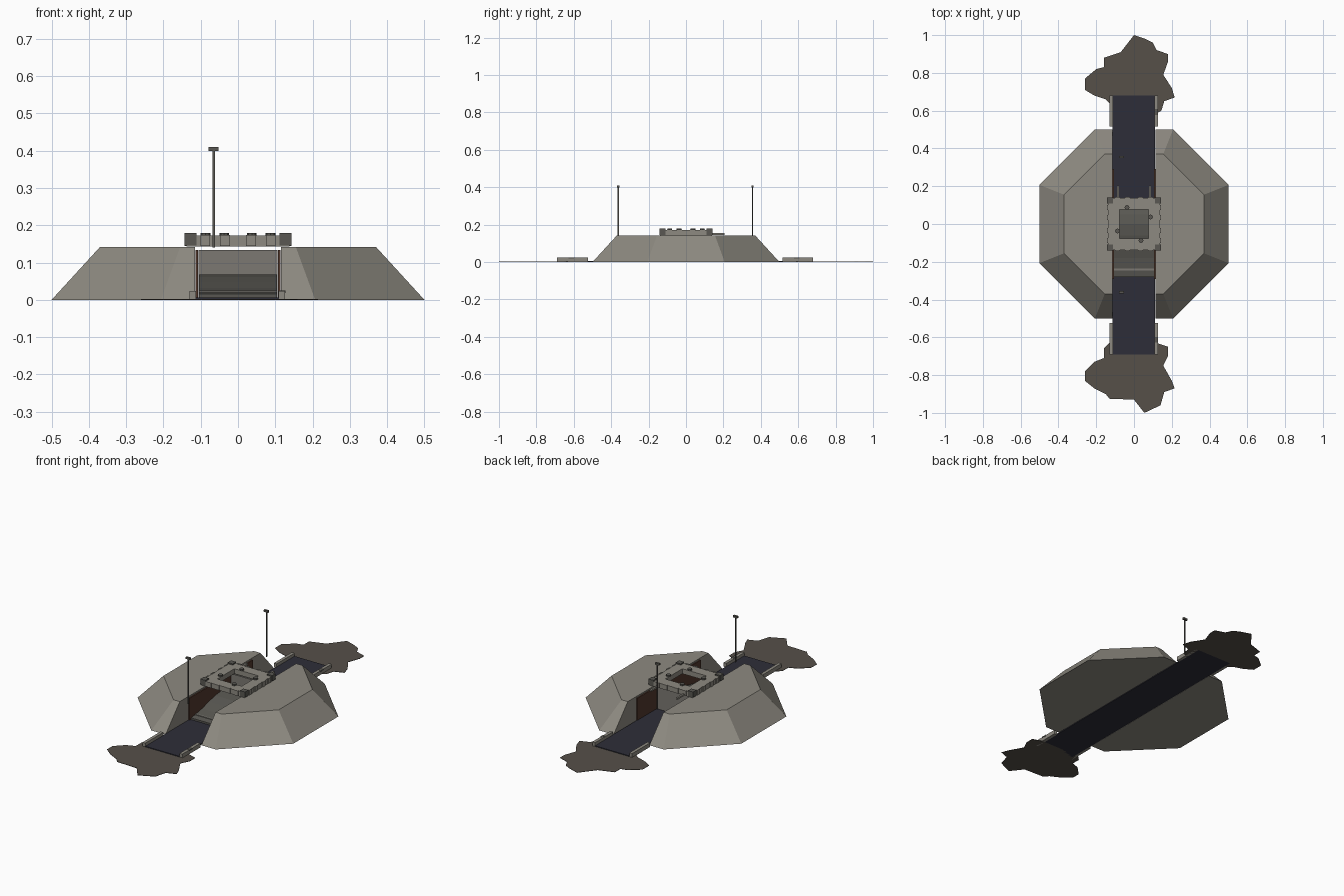
import bpy, bmesh, math
from mathutils import Vector

if "Cube" in bpy.data.objects:
    bpy.data.objects.remove(bpy.data.objects["Cube"])


def material(name, rgb):
    m = bpy.data.materials.new(name)
    m.diffuse_color = (*rgb, 1)
    m.use_nodes = True
    m.node_tree.nodes["Principled BSDF"].inputs["Base Color"].default_value = m.diffuse_color
    return m


CONCRETE = material("warm grey concrete", (0.27, 0.255, 0.22))
DARK = material("dark grey metal", (0.10, 0.097, 0.085))
ROAD = material("dark blue road", (0.027, 0.027, 0.04))
DIRT = material("brown dirt", (0.092, 0.08, 0.066))
RUST = material("rust brown", (0.085, 0.04, 0.026))
STEEL = material("grey steel", (0.2, 0.19, 0.17))


def finish(name, bm, mat):
    bmesh.ops.recalc_face_normals(bm, faces=bm.faces)
    me = bpy.data.meshes.new(name)
    bm.to_mesh(me)
    bm.free()
    me.materials.append(mat)
    ob = bpy.data.objects.new(name, me)
    bpy.context.collection.objects.link(ob)
    return ob


def box(name, x0, x1, y0, y1, z0, z1, mat):
    bm = bmesh.new()
    bmesh.ops.create_cube(bm, size=1)
    for v in bm.verts:
        v.co = ((x0 + x1) / 2 + v.co.x * (x1 - x0),
                (y0 + y1) / 2 + v.co.y * (y1 - y0),
                (z0 + z1) / 2 + v.co.z * (z1 - z0))
    return finish(name, bm, mat)


def prism(name, pts, offset, mat):
    """Extrude a closed outline along an offset."""
    bm = bmesh.new()
    f = bm.faces.new([bm.verts.new(p) for p in pts])
    r = bmesh.ops.extrude_face_region(bm, geom=[f])
    for v in r["geom"]:
        if isinstance(v, bmesh.types.BMVert):
            v.co += Vector(offset)
    return finish(name, bm, mat)


# octagonal mound, sliced by the trench: one half, mirrored
def octagon(a, b, z):
    return [(b, -a, z), (a, -b, z), (a, b, z), (b, a, z),
            (-b, a, z), (-a, b, z), (-a, -b, z), (-b, -a, z)]


for side, label in ((1, "right"), (-1, "left")):
    bm = bmesh.new()
    low = [bm.verts.new(p) for p in octagon(0.5, 0.207, 0)]
    top = [bm.verts.new(p) for p in octagon(0.37, 0.155, 0.142)]
    bm.faces.new(low)
    bm.faces.new(top)
    for i in range(8):
        j = (i + 1) % 8
        bm.faces.new((low[i], low[j], top[j], top[i]))
    r = bmesh.ops.bisect_plane(bm, geom=bm.verts[:] + bm.edges[:] + bm.faces[:],
                               plane_co=(0.115 * side, 0, 0), plane_no=(side, 0, 0),
                               clear_inner=True)
    cut = [e for e in r["geom_cut"] if isinstance(e, bmesh.types.BMEdge)]
    bmesh.ops.contextual_create(bm, geom=cut)
    finish("mound_" + label, bm, CONCRETE)
    # rusty trench lining
    xs = sorted((0.107 * side, 0.1145 * side))
    box("trench_panel_" + label, *xs, -0.29, 0.29, 0.004, 0.134, RUST)
    # rods behind the deck
    box("deck_rod_" + label, 0.085 * side - 0.005, 0.085 * side + 0.005,
        0.13, 0.205, 0.145, 0.155, CONCRETE)

# road through the trench
box("road", -0.114, 0.11, -0.69, 0.68, -0.0, 0.006, ROAD)

# kerbs at the road ends
for y0, y1, label in ((-0.69, -0.525, "front"), (0.515, 0.68, "back")):
    box("kerb_left_" + label, -0.13, -0.112, y0, y1, 0, 0.024, CONCRETE)
    box("kerb_right_" + label, 0.108, 0.126, y0, y1, 0, 0.024, CONCRETE)
    ym = (y0 + y1) / 2
    box("kerb_cap_" + label, 0.112, 0.128, ym - 0.02, ym + 0.01, 0.018, 0.025, DARK)

# ragged dirt patches
back = [(0, 1), (.06, .98), (.10, .96), (.12, .92), (.18, .90), (.18, .86), (.155, .79),
        (.2, .72), (.215, .67), (.16, .65), (.145, .60), (.11, .58), (-.11, .62),
        (-.15, .66), (-.21, .68), (-.26, .71), (-.26, .77), (-.2, .82), (-.16, .83),
        (-.16, .88), (-.07, .91)]
front = [(.055, -1), (.14, -.96), (.16, -.89), (.215, -.87), (.2, -.83), (.155, -.75),
         (.18, -.70), (.18, -.65), (.12, -.63), (-.13, -.63), (-.16, -.66), (-.16, -.71),
         (-.21, -.73), (-.26, -.78), (-.26, -.83), (-.21, -.87), (-.15, -.90),
         (-.13, -.925), (0, -.93)]
prism("dirt_back", [(x, y, 0) for x, y in back], (0, 0, 0.002), DIRT)
prism("dirt_front", [(x, y, 0) for x, y in front], (0, 0, 0.002), DIRT)

# ramp and hump inside the tunnel, with a rear bulkhead
profile = [(-0.28, 0.006), (-0.28, 0.016), (-0.24, 0.022), (-0.18, 0.032), (-0.12, 0.048),
           (-0.06, 0.062), (0, 0.068), (0.05, 0.06), (0.09, 0.045), (0.09, 0.006)]
prism("tunnel_ramp", [(-0.105, y, z) for y, z in profile], (0.21, 0, 0), DARK)
box("ramp_lip", -0.105, 0.105, -0.246, -0.236, 0.012, 0.025, STEEL)
box("rear_bulkhead", -0.106, 0.106, 0.085, 0.115, 0.006, 0.134, STEEL)

# square deck with a central opening
O, I, Z0, Z1 = 0.138, 0.078, 0.143, 0.172
bm = bmesh.new()
rings = [[bm.verts.new((sx * s, sy * s, z)) for sx, sy in ((-1, -1), (1, -1), (1, 1), (-1, 1))]
         for s, z in ((O, Z0), (O, Z1), (I, Z1), (I, Z0))]
for k in range(4):
    a, b = rings[k], rings[(k + 1) % 4]
    for i in range(4):
        j = (i + 1) % 4
        bm.faces.new((a[i], a[j], b[j], b[i]))
finish("deck", bm, CONCRETE)

# deck corner blocks and edge ribs
for sx in (-1, 1):
    for sy in (-1, 1):
        cx, cy = 0.127 * sx, 0.125 * sy
        box("deck_corner", cx - 0.016, cx + 0.016, cy - 0.016, cy + 0.016, 0.146, 0.179, DARK)
for s in (-1, 1):
    for t in (-0.0875, -0.035, 0.035, 0.0875):
        e = 0.139 * s
        box("deck_rib_y", t - 0.013, t + 0.013, e - 0.004, e + 0.004, 0.145, 0.174, CONCRETE)
        box("deck_rib_x", e - 0.004, e + 0.004, t - 0.013, t + 0.013, 0.145, 0.174, CONCRETE)

# bolts around the opening
for x, y in ((-0.037, 0.087), (0.087, 0.037), (0.037, -0.087), (-0.087, -0.037)):
    bpy.ops.mesh.primitive_cylinder_add(vertices=8, radius=0.013, depth=0.01,
                                        location=(x, y, 0.175))
    bpy.context.object.name = "deck_bolt"
    bpy.context.object.data.materials.append(DARK)

# lamp masts
for y, label in ((-0.362, "front"), (0.355, "back")):
    box("mast_" + label, -0.068, -0.062, y - 0.003, y + 0.003, 0.14, 0.402, DARK)
    box("mast_lamp_" + label, -0.079, -0.052, y - 0.006, y + 0.006, 0.399, 0.41, DARK)
